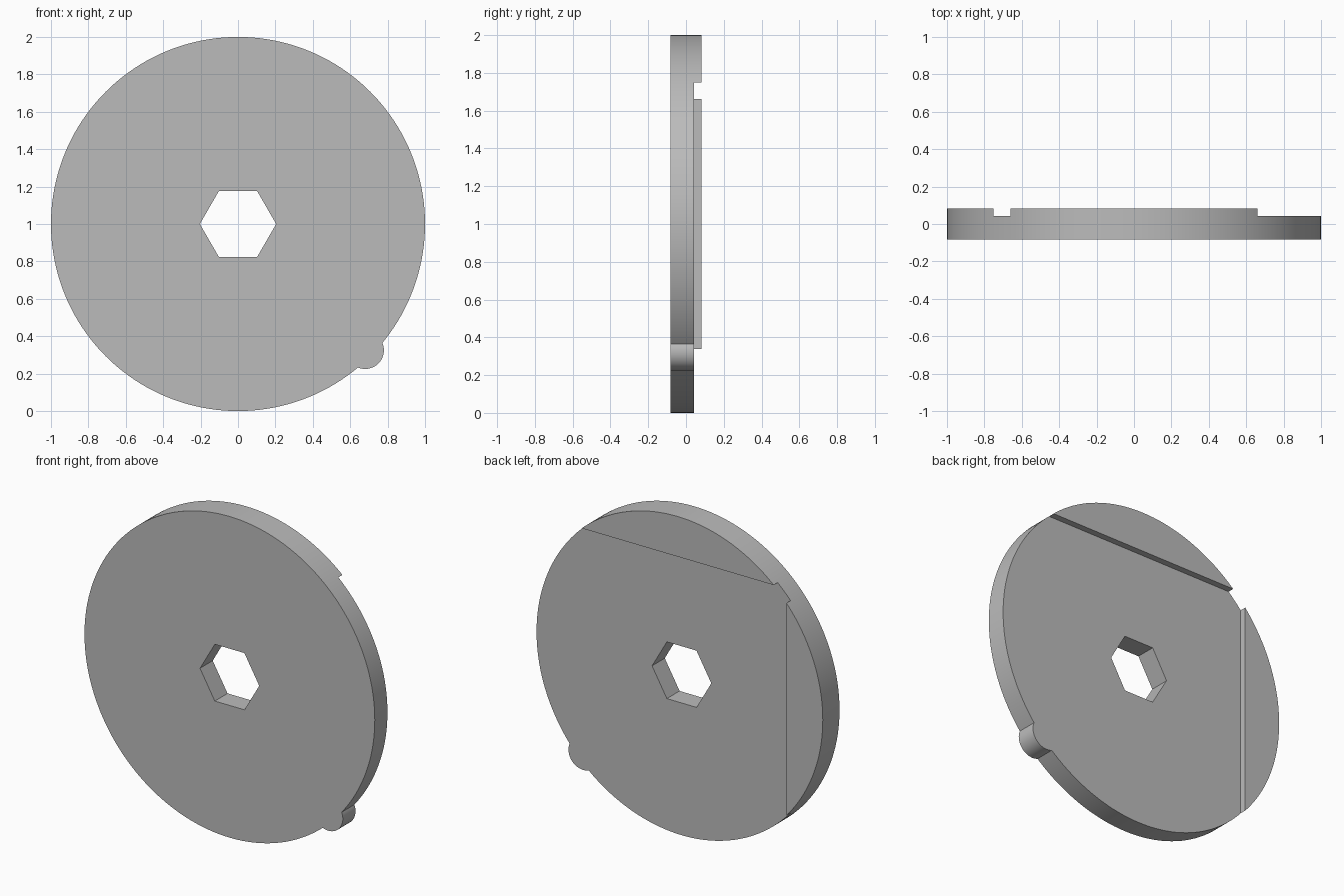
import bpy
import bmesh
from math import cos, sin, pi, radians

FRONT, LEDGE, BACK = -0.0825, 0.0425, 0.0825
CENTRE_Z = 1.0
CHORD = 0.75        # distance of both raised segments from the centre

cube = bpy.data.objects.get("Cube")
if cube:
    bpy.data.objects.remove(cube, do_unlink=True)

grey = bpy.data.materials.new("plain grey")
grey.use_nodes = True
grey.diffuse_color = (0.5, 0.5, 0.5, 1)
grey.node_tree.nodes["Principled BSDF"].inputs["Base Color"].default_value = (0.5, 0.5, 0.5, 1)


def circle(x, z, radius, sides):
    return [(x + radius * cos(2 * pi * i / sides), z + radius * sin(2 * pi * i / sides))
            for i in range(sides)]


def prism(name, outline, y0, y1):
    """Extrude an x-z outline along y."""
    bm = bmesh.new()
    face = bm.faces.new([bm.verts.new((x, y0, z)) for x, z in outline])
    ext = bmesh.ops.extrude_face_region(bm, geom=[face])
    verts = [v for v in ext["geom"] if isinstance(v, bmesh.types.BMVert)]
    bmesh.ops.translate(bm, verts=verts, vec=(0, y1 - y0, 0))
    bmesh.ops.recalc_face_normals(bm, faces=bm.faces)
    mesh = bpy.data.meshes.new(name)
    bm.to_mesh(mesh)
    bm.free()
    mesh.materials.append(grey)
    obj = bpy.data.objects.new(name, mesh)
    bpy.context.collection.objects.link(obj)
    return obj


def combine(target, tool, operation):
    """Apply a boolean and discard the tool."""
    tool.hide_render = True
    mod = target.modifiers.new(tool.name, "BOOLEAN")
    mod.operation = operation
    mod.solver = "EXACT"
    mod.object = tool
    bpy.context.view_layer.objects.active = target
    bpy.ops.object.modifier_apply(modifier=mod.name)
    bpy.data.objects.remove(tool, do_unlink=True)


# Round plate with a small rounded lug on its lower edge
disc = prism("disc", circle(0, CENTRE_Z, 1, 160), FRONT, BACK)
lug = prism("lug", circle(0.68, 0.325, 0.1, 48), FRONT, BACK)
combine(disc, lug, "UNION")

# Lower the back, leaving the top and side segments raised
top = CENTRE_Z + CHORD
recess = prism("recess", [(-CHORD, -1), (2, -1), (2, top), (-CHORD, top)], LEDGE, 1)
combine(disc, recess, "DIFFERENCE")

# Hexagonal shaft hole
hole = prism("hex_hole", circle(0, CENTRE_Z, 0.204, 6), -1, 1)
combine(disc, hole, "DIFFERENCE")

# Smooth rim, sharp edges
bpy.ops.object.select_all(action="DESELECT")
disc.select_set(True)
bpy.context.view_layer.objects.active = disc
bpy.ops.object.shade_smooth_by_angle(angle=radians(30))
